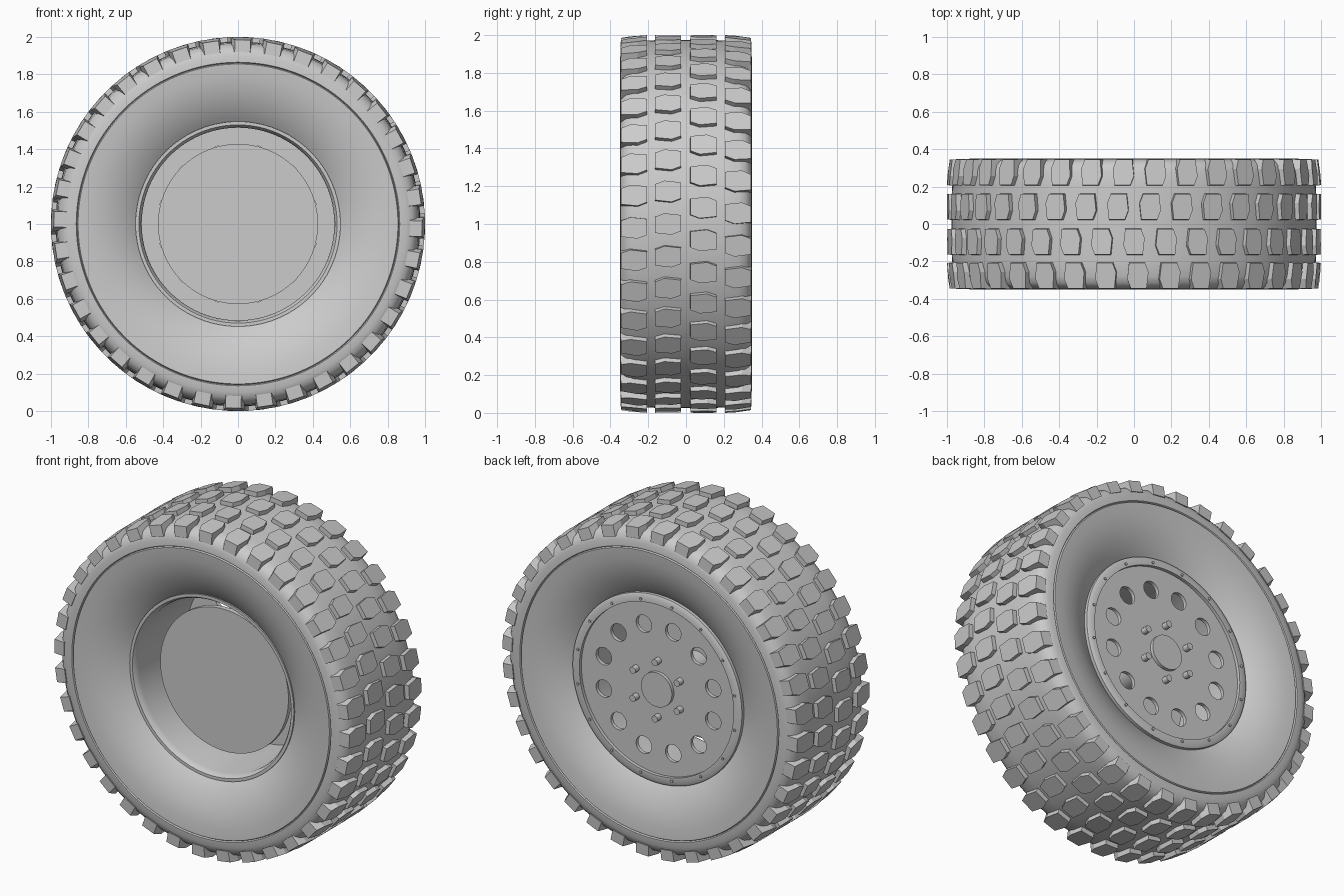
import bpy, bmesh
from math import sin, cos, pi, tau, radians
from mathutils import Matrix, Vector

cube = bpy.data.objects.get("Cube")
if cube:
    bpy.data.objects.remove(cube, do_unlink=True)

GREY = (0.6, 0.6, 0.6, 1)
grey = bpy.data.materials.new("plain grey")
grey.use_nodes = True
grey.diffuse_color = GREY
grey.node_tree.nodes["Principled BSDF"].inputs["Base Color"].default_value = GREY


def finish(name, bm, angle=35):
    """Turn a bmesh into a shaded object with its axle at z = 1."""
    bmesh.ops.recalc_face_normals(bm, faces=bm.faces)
    mesh = bpy.data.meshes.new(name)
    bm.to_mesh(mesh)
    bm.free()
    mesh.materials.append(grey)
    obj = bpy.data.objects.new(name, mesh)
    obj.location.z = 1
    bpy.context.collection.objects.link(obj)
    bpy.ops.object.select_all(action="DESELECT")
    obj.select_set(True)
    bpy.context.view_layer.objects.active = obj
    bpy.ops.object.shade_smooth_by_angle(angle=radians(angle))
    return obj


def lathe(profile, steps=96):
    """Spin a closed (radius, y) outline about the y axis."""
    bm = bmesh.new()
    verts = [bm.verts.new((r, y, 0)) for r, y in profile]
    edges = [bm.edges.new((a, b)) for a, b in zip(verts, verts[1:] + verts[:1])]
    bmesh.ops.spin(bm, geom=verts + edges, cent=(0, 0, 0), axis=(0, 1, 0),
                   angle=tau, steps=steps, use_duplicate=False)
    bmesh.ops.remove_doubles(bm, verts=bm.verts, dist=0.0005)
    return bm


def drum(radius, y0, y1):
    return lathe([(0, y0), (radius, y0), (radius, y1), (0, y1)])


def pegs(count, ring, radius, y0, y1, phase=0.0, sides=24):
    """Ring of small cylinders parallel to the axle."""
    bm = bmesh.new()
    for i in range(count):
        a = phase + tau * i / count
        place = Matrix.Translation((ring * cos(a), (y0 + y1) / 2, ring * sin(a)))
        bmesh.ops.create_cone(bm, cap_ends=True, segments=sides, radius1=radius,
                              radius2=radius, depth=y1 - y0,
                              matrix=place @ Matrix.Rotation(pi / 2, 4, "X"))
    return bm


# Tyre carcass: dished sidewall, thin moulded groove, rounded shoulder
half = [(0.54, 0.235), (0.57, 0.258), (0.61, 0.283), (0.66, 0.308), (0.72, 0.33),
        (0.79, 0.345), (0.855, 0.35), (0.86, 0.342), (0.865, 0.35), (0.9, 0.347),
        (0.93, 0.337), (0.953, 0.315), (0.966, 0.28), (0.972, 0.2), (0.975, 0.08)]
finish("tyre_carcass", lathe(half + [(r, -y) for r, y in reversed(half)], 128))

# Tread blocks: four staggered rows of skewed hexagons
HEX = [(-0.072, -0.05), (0.02, -0.06), (0.072, -0.04),
       (0.072, 0.05), (-0.02, 0.06), (-0.072, 0.04)]
BLOCKS = 36


def tread_row(name, centre, stagger):
    bm = bmesh.new()
    flip = 1 if centre < 0 else -1
    for i in range(BLOCKS):
        a = tau * (i + stagger) / BLOCKS

        def ring(drop, grow):
            out = []
            for u, t in HEX:
                y = centre + flip * u * grow
                r = 1 - 0.7 * max(0, abs(y) - 0.2) ** 2 - drop
                b = a + t * grow
                out.append(bm.verts.new((r * cos(b), y, r * sin(b))))
            return out

        base, top = ring(0.065, 1.0), ring(0, 0.95)
        bm.faces.new(top)
        bm.faces.new(base)
        for k in range(6):
            n = (k + 1) % 6
            bm.faces.new((base[k], base[n], top[n], top[k]))
    finish(name, bm, 25)


tread_row("tread_front_shoulder", -0.276, -0.12)
tread_row("tread_front_centre", -0.095, 0)
tread_row("tread_back_centre", 0.092, 0.5)
tread_row("tread_back_shoulder", 0.276, 0.33)

# Rim barrel with a flared front lip
finish("rim_barrel", lathe([(0.515, -0.21), (0.52, -0.235), (0.53, -0.25), (0.548, -0.25),
                            (0.548, 0.265), (0.515, 0.265)]))

# Bead ring with its bolts
finish("bead_ring", lathe([(0.515, 0.25), (0.515, 0.282), (0.55, 0.282),
                           (0.565, 0.274), (0.565, 0.25)]))
finish("bead_bolts", pegs(16, 0.533, 0.008, 0.275, 0.289, pi / 16, 8))

# Wheel face with twelve round holes cut through
face = finish("wheel_face", drum(0.52, 0.24, 0.262))
cutter = finish("hole_cutter", pegs(12, 0.378, 0.052, 0.1, 0.4, pi / 12, 32))
cutter.hide_render = True
cut = face.modifiers.new("holes", "BOOLEAN")
cut.operation = "DIFFERENCE"
cut.solver = "EXACT"
cut.object = cutter
bpy.ops.object.select_all(action="DESELECT")
bpy.context.view_layer.objects.active = face
face.select_set(True)
bpy.ops.object.modifier_apply(modifier=cut.name)
bpy.data.objects.remove(cutter, do_unlink=True)
bpy.ops.object.shade_smooth_by_angle(angle=radians(35))

# Hub cap, wheel nuts, inner disc and axle
finish("hub_cap", drum(0.103, 0.25, 0.282))
finish("wheel_nuts", pegs(6, 0.17, 0.02, 0.25, 0.3, pi / 6, 12))
finish("brake_disc", drum(0.428, -0.13, -0.1))
finish("axle", drum(0.09, -0.11, 0.25))
